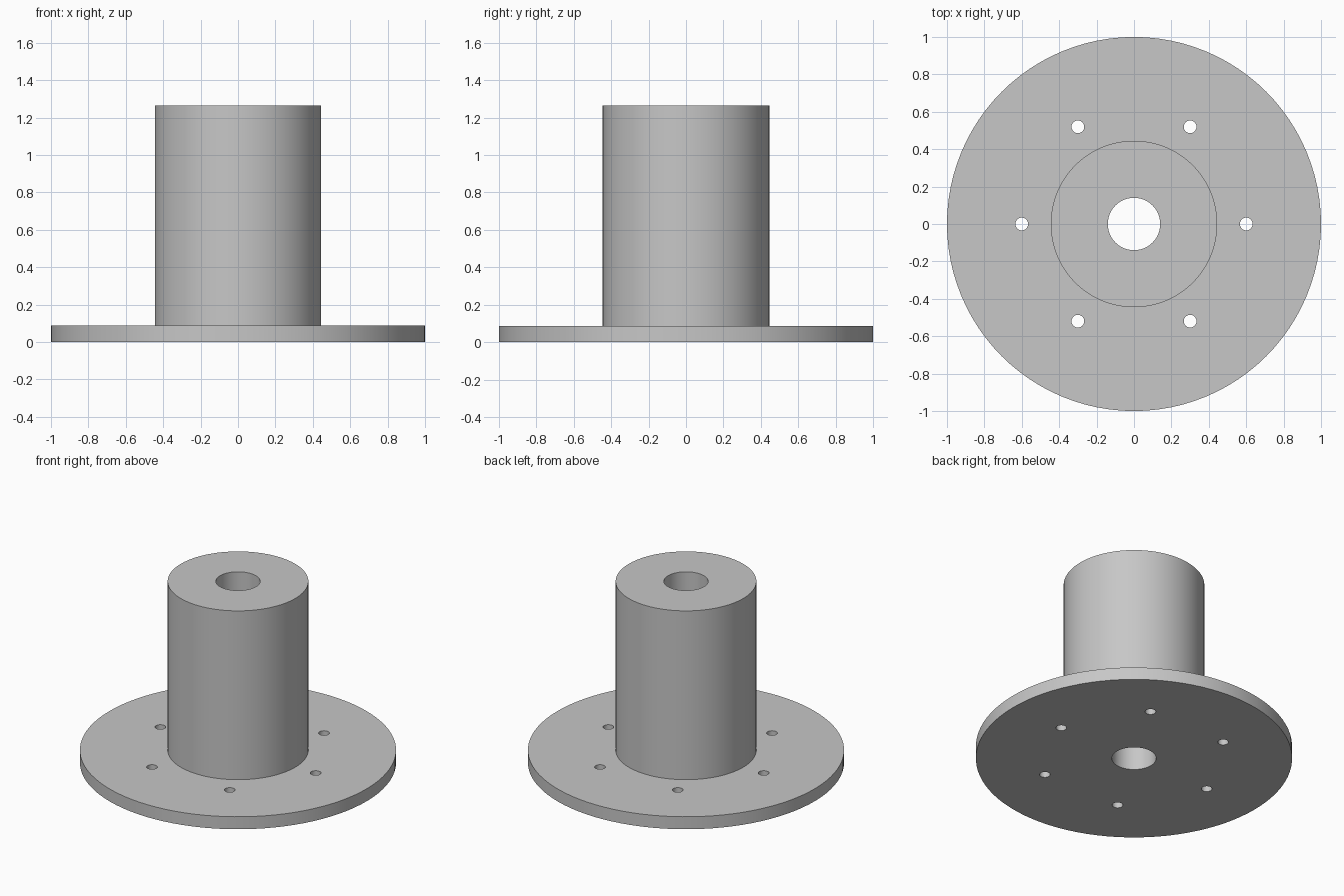
import bpy
import bmesh
from math import cos, sin, tau, radians
from mathutils import Matrix, Vector

cube = bpy.data.objects.get("Cube")
if cube:
    bpy.data.objects.remove(cube, do_unlink=True)

FLANGE_R, FLANGE_H = 1.0, 0.087
HUB_R, HUB_H = 0.445, 1.265
BORE_R = 0.14
BOLT_CIRCLE, BOLT_R, BOLTS = 0.6, 0.034, 6
SEGMENTS = 96

grey = bpy.data.materials.new("light_grey")
grey.use_nodes = True
colour = (0.57, 0.57, 0.57, 1)
grey.diffuse_color = colour
grey.node_tree.nodes["Principled BSDF"].inputs["Base Color"].default_value = colour


def make_object(name, bm):
    bmesh.ops.recalc_face_normals(bm, faces=bm.faces)
    mesh = bpy.data.meshes.new(name)
    bm.to_mesh(mesh)
    bm.free()
    obj = bpy.data.objects.new(name, mesh)
    bpy.context.collection.objects.link(obj)
    mesh.materials.append(grey)
    return obj


# Flange, hub and bore: one closed profile turned around the z axis
profile = [(BORE_R, 0), (FLANGE_R, 0), (FLANGE_R, FLANGE_H),
           (HUB_R, FLANGE_H), (HUB_R, HUB_H), (BORE_R, HUB_H)]
bm = bmesh.new()
ring = [bm.verts.new((r, 0, z)) for r, z in profile]
edges = [bm.edges.new((a, b)) for a, b in zip(ring, ring[1:] + ring[:1])]
bmesh.ops.spin(bm, geom=ring + edges, cent=(0, 0, 0), axis=(0, 0, 1),
               angle=tau, steps=SEGMENTS, use_merge=True)
bmesh.ops.remove_doubles(bm, verts=bm.verts, dist=1e-5)
body = make_object("flanged_hub", bm)

# Bolt holes: evenly spaced cutters through the flange
bm = bmesh.new()
for i in range(BOLTS):
    a = tau * i / BOLTS
    place = Vector((BOLT_CIRCLE * cos(a), BOLT_CIRCLE * sin(a), FLANGE_H / 2))
    bmesh.ops.create_cone(bm, cap_ends=True, segments=32, radius1=BOLT_R,
                          radius2=BOLT_R, depth=FLANGE_H * 2,
                          matrix=Matrix.Translation(place))
cutter = make_object("bolt_hole_cutter", bm)
cutter.hide_render = True

cut = body.modifiers.new("bolt_holes", 'BOOLEAN')
cut.operation = 'DIFFERENCE'
cut.solver = 'EXACT'
cut.object = cutter

bpy.ops.object.select_all(action='DESELECT')
body.select_set(True)
bpy.context.view_layer.objects.active = body
bpy.ops.object.modifier_apply(modifier=cut.name)
bpy.data.objects.remove(cutter, do_unlink=True)

# Smooth round walls with crisp rims
bpy.ops.object.shade_smooth_by_angle(angle=radians(30))
